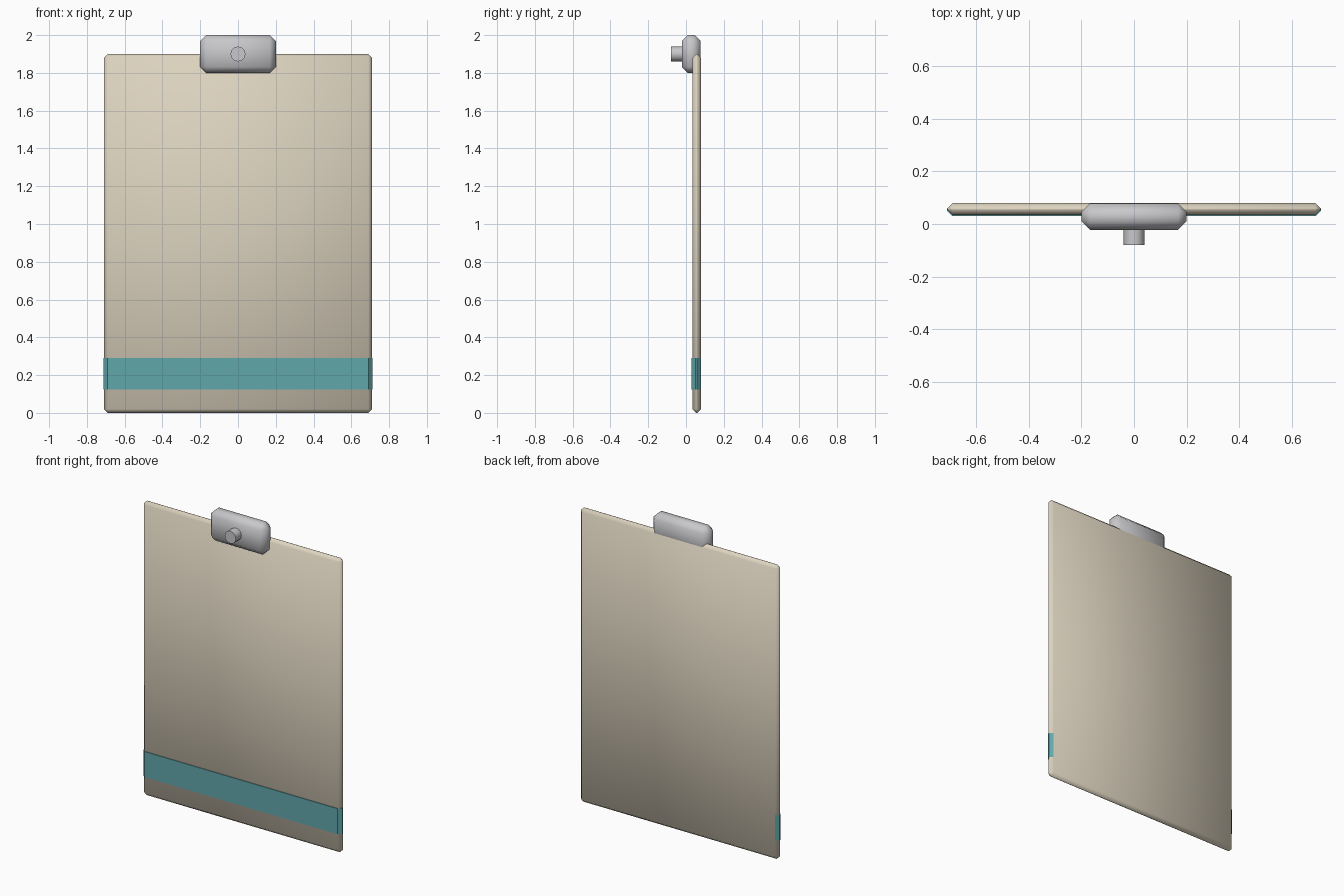
import bpy, bmesh, math
from mathutils import Matrix

if "Cube" in bpy.data.objects:
    bpy.data.objects.remove(bpy.data.objects["Cube"])


def material(name, rgb):
    m = bpy.data.materials.new(name)
    m.diffuse_color = (*rgb, 1)
    m.use_nodes = True
    m.node_tree.nodes["Principled BSDF"].inputs["Base Color"].default_value = m.diffuse_color
    return m


BEIGE = material("beige cloth", (0.72, 0.65, 0.52))
TEAL = material("teal band", (0.12, 0.39, 0.41))
GREY = material("light grey metal", (0.58, 0.58, 0.60))


def finish(bm, name, mat, sharp=None):
    """Turn a bmesh into a smooth-shaded object, with sharp edges by rule."""
    bmesh.ops.recalc_face_normals(bm, faces=bm.faces)
    for f in bm.faces:
        f.smooth = True
    for e in bm.edges:
        if sharp and sharp(e):
            e.smooth = False
    me = bpy.data.meshes.new(name)
    bm.to_mesh(me)
    bm.free()
    me.materials.append(mat)
    ob = bpy.data.objects.new(name, me)
    bpy.context.collection.objects.link(ob)
    return ob


def box(x, y0, y1, z0, z1, bevel, vertical_only=False):
    """Box centred on x = 0 with chamfered edges."""
    bm = bmesh.new()
    bmesh.ops.create_cube(bm, size=1)
    for v in bm.verts:
        v.co = (v.co.x * 2 * x, (y0 + y1) / 2 + v.co.y * (y1 - y0),
                (z0 + z1) / 2 + v.co.z * (z1 - z0))
    edges = [e for e in bm.edges if not vertical_only
             or abs(e.verts[0].co.z - e.verts[1].co.z) > 0.01]
    bmesh.ops.bevel(bm, geom=edges, offset=bevel, segments=1, affect='EDGES')
    return bm


def upright(e):
    return abs(e.verts[0].co.z - e.verts[1].co.z) > 1


def big_angle(e):
    return e.calc_face_angle(0) > math.radians(50)


# hanging cloth: soft top and bottom, crisp side edges
finish(box(0.71, 0.034, 0.079, 0.0, 1.9, 0.02), "cloth", BEIGE, upright)

# coloured band near the hem
finish(box(0.711, 0.030, 0.0785, 0.125, 0.29, 0.02, True), "hem_band", TEAL,
       lambda e: e.calc_face_angle(0) > math.radians(40))

# clip holding the cloth
finish(box(0.2, -0.022, 0.078, 1.8, 2.0, 0.032), "holder_clip", GREY, big_angle)

# knob on the front of the clip
bm = bmesh.new()
bmesh.ops.create_cone(bm, cap_ends=True, segments=12, radius1=0.04, radius2=0.04, depth=0.07,
                      matrix=Matrix.Translation((0, -0.044, 1.9)) @ Matrix.Rotation(math.pi / 2, 4, 'X'))
finish(bm, "holder_knob", GREY, big_angle)
